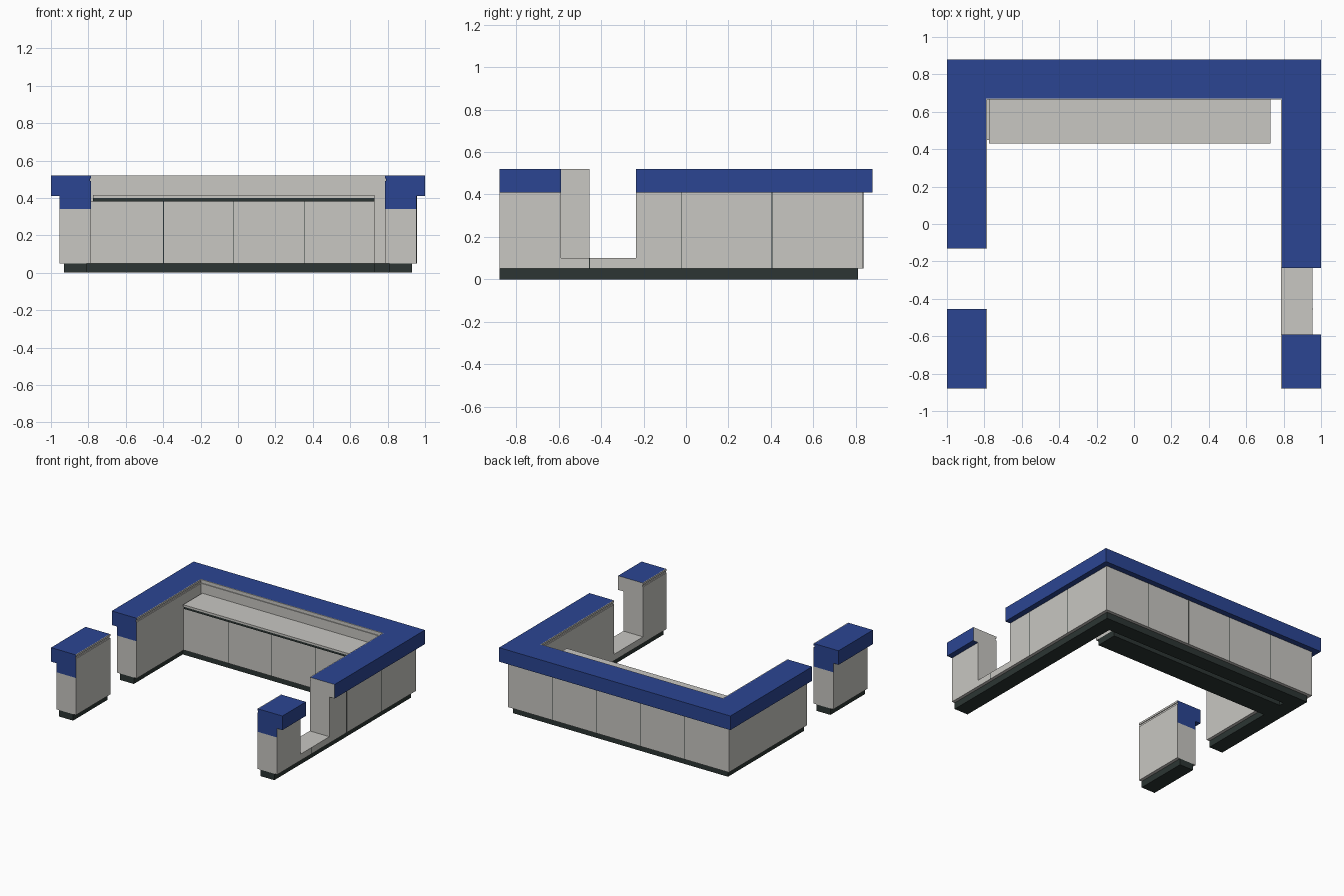
import bpy
import bmesh

cube = bpy.data.objects.get("Cube")
if cube:
    bpy.data.objects.remove(cube)


def material(name, rgb):
    mat = bpy.data.materials.new(name)
    mat.use_nodes = True
    mat.diffuse_color = (*rgb, 1)
    mat.node_tree.nodes["Principled BSDF"].inputs["Base Color"].default_value = (*rgb, 1)
    return mat


GREY, BLUE, DARK = 0, 1, 2
MATS = [material("warm grey", (0.58, 0.57, 0.54)),
        material("royal blue", (0.024, 0.06, 0.29)),
        material("dark green", (0.025, 0.036, 0.033))]

# Inner edge of the counter, body depth and cap depth
IN_X, IN_Y, BODY, CAP = 0.785, 0.665, 0.17, 0.215
FRONT = -0.88


def finish(name, bm):
    bmesh.ops.recalc_face_normals(bm, faces=bm.faces)
    mesh = bpy.data.meshes.new(name)
    bm.to_mesh(mesh)
    bm.free()
    for mat in MATS:
        mesh.materials.append(mat)
    obj = bpy.data.objects.new(name, mesh)
    bpy.context.collection.objects.link(obj)
    return obj


def box(name, x, y, z, mat):
    bm = bmesh.new()
    bmesh.ops.create_cube(bm, size=1)
    for v in bm.verts:
        for axis, (low, high) in enumerate((x, y, z)):
            v.co[axis] = low if v.co[axis] < 0 else high
    for face in bm.faces:
        face.material_index = mat
    return finish(name, bm)


def sweep(name, profile, stations, rule, ends):
    """Sweep (offset, z) points along mitred stations (side, y, is_corner)."""
    bm = bmesh.new()
    rings = [[bm.verts.new((side * (IN_X + o), y + o * corner, z)) for o, z in profile]
             for side, y, corner in stations]
    count = len(profile)
    for a, b in zip(rings, rings[1:]):
        for i in range(count):
            j = (i + 1) % count
            face = bm.faces.new((a[i], a[j], b[j], b[i]))
            face.material_index = rule((profile[i][0] + profile[j][0]) / 2,
                                       (profile[i][1] + profile[j][1]) / 2)
    for ring, mat in zip((rings[0], rings[-1]), ends):
        bm.faces.new(ring).material_index = mat
    return finish(name, bm)


def rect(o0, o1, z0, z1):
    return [(o0, z0), (o1, z0), (o1, z1), (o0, z1)]


def u_path(start, end):
    return [(1, start, 0), (1, IN_Y, 1), (-1, IN_Y, 1), (-1, end, 0)]


# Upper section: wall, overhanging cap, thin grey lip and groove on the inside
upper = [(0, 0.34), (BODY, 0.34), (BODY, 0.41), (CAP, 0.41), (CAP, 0.52), (0.006, 0.52),
         (0, 0.52), (0, 0.505), (0.006, 0.505), (0.006, 0.49), (0, 0.49)]


def cap_rule(o, z):
    return BLUE if z >= 0.41 and o > 0.05 else GREY


def grey(o, z):
    return GREY


def dark(o, z):
    return DARK


# Three counter runs; notch ends stay grey, free ends are blue
runs = {"main_counter": (u_path(-0.235, -0.13), (GREY, BLUE)),
        "front_left_post": ([(1, FRONT, 0), (1, -0.59, 0)], (BLUE, GREY)),
        "front_right_post": ([(-1, FRONT, 0), (-1, -0.455, 0)], (BLUE, BLUE))}
for name, (path, ends) in runs.items():
    sweep(name + "_body", rect(0, BODY, 0.05, 0.34), path, grey, (GREY, GREY))
    sweep(name + "_cap", upper, path, cap_rule, ends)

# Low sill across the notch
box("notch_sill", (IN_X, IN_X + BODY), (-0.59, -0.235), (0.05, 0.1), GREY)

# Recessed kick bases
kick = rect(0.025, 0.145, 0, 0.05)
sweep("main_kick_base", kick, u_path(FRONT, -0.13), dark, (DARK, DARK))
sweep("right_post_kick_base", kick, runs["front_right_post"][0], dark, (DARK, DARK))

# Work desk along the inside of the back run
D0, D1 = -0.775, 0.73
box("desk_cabinet", (-IN_X, D1), (0.45, IN_Y), (0.05, 0.38), GREY)
box("desk_reveal", (D0, D1), (0.437, IN_Y), (0.38, 0.4), DARK)
box("desk_top", (D0, D1), (0.43, IN_Y), (0.4, 0.415), GREY)
box("desk_kick_base", (-0.81, D1), (0.475, 0.65), (0, 0.05), DARK)

# Panel seams
W, T = 0.002, 0.001
for i in range(1, 4):
    x = D0 + (D1 - D0) * i / 4
    box("desk_seam", (x - W, x + W), (0.45 - T, 0.451), (0.05, 0.38), DARK)
back = IN_Y + BODY
for x in (-0.57, -0.19, 0.19, 0.57):
    box("back_seam", (x - W, x + W), (back - T, back + T), (0.05, 0.41), DARK)
side = IN_X + BODY
for y, top in ((-0.455, 0.1), (-0.02, 0.41), (0.405, 0.41)):
    box("side_seam", (side - T, side + T), (y - W, y + W), (0.05, top), DARK)
